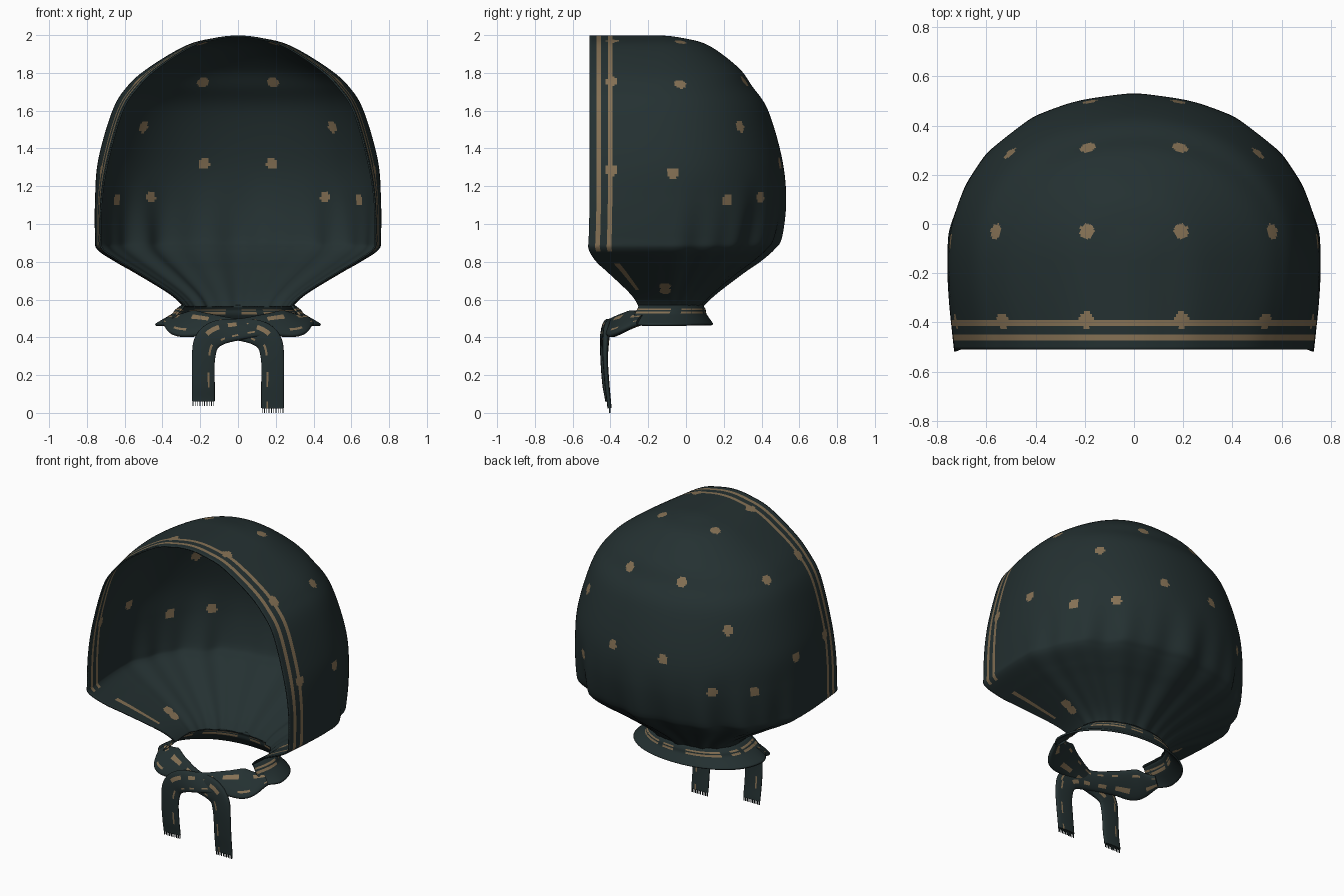
import bpy, bmesh, math
from mathutils import Vector

if "Cube" in bpy.data.objects:
    bpy.data.objects.remove(bpy.data.objects["Cube"])


def material(name, rgb):
    m = bpy.data.materials.new(name)
    m.diffuse_color = (*rgb, 1)
    m.use_nodes = True
    m.node_tree.nodes["Principled BSDF"].inputs["Base Color"].default_value = m.diffuse_color
    return m


CLOTH = material("dark teal cloth", (0.0175, 0.030, 0.031))
GOLD = material("dull gold print", (0.235, 0.165, 0.09))


def spline(keys, step):
    """Catmull-Rom through keys; the first and last are only handles."""
    out = []
    for a, b, c, d in zip(keys, keys[1:], keys[2:], keys[3:]):
        n = max(2, int(math.dist(b, c) / step))
        for i in range(n):
            t = i / n
            out.append([0.5 * (2 * q + (r - p) * t + (2 * p - 5 * q + 4 * r - s) * t * t
                               + (3 * q - p - 3 * r + s) * t ** 3)
                        for p, q, r, s in zip(a, b, c, d)])
    out.append(list(keys[-2]))
    return out


def loft(name, rows, rule, closed=False, thickness=0):
    """Skin a grid of points; rule(row, column, centre) is true on gold faces."""
    bm = bmesh.new()
    grid = [[bm.verts.new(p) for p in r] for r in rows]
    n = len(rows[0])
    for i in range(len(rows) - 1):
        for j in range(n if closed else n - 1):
            k = (j + 1) % n
            f = bm.faces.new((grid[i][j], grid[i + 1][j], grid[i + 1][k], grid[i][k]))
            f.material_index = int(rule(i, j, f.calc_center_median()))
    if closed:
        bm.faces.new(grid[0])
        bm.faces.new(grid[-1])
    bmesh.ops.remove_doubles(bm, verts=bm.verts, dist=1e-5)
    bmesh.ops.recalc_face_normals(bm, faces=bm.faces)
    me = bpy.data.meshes.new(name)
    bm.to_mesh(me)
    bm.free()
    me.materials.append(CLOTH)
    me.materials.append(GOLD)
    ob = bpy.data.objects.new(name, me)
    bpy.context.collection.objects.link(ob)
    if thickness:
        mod = ob.modifiers.new("cloth thickness", "SOLIDIFY")
        mod.thickness = thickness
    bpy.ops.object.select_all(action="DESELECT")
    ob.select_set(True)
    bpy.context.view_layer.objects.active = ob
    bpy.ops.object.shade_smooth_by_angle(angle=math.radians(50))
    return ob


SIDE, BACK = 30, 190


def u_section(w, wf, back, front, yc, z, fold=0.0):
    """Horizontal U: straight sides from the front edge, rounded half behind."""
    side = []
    for j in range(SIDE):
        t = j / SIDE
        side.append((wf + (w - wf) * math.sin(t * math.pi / 2), front + (yc - front) * t, z))
    pts = list(side)
    for j in range(BACK + 1):
        a = math.pi * j / BACK
        s, c = max(0, math.sin(a)), math.cos(a)
        wave = 0.6 * math.cos(13 * (a - math.pi / 2)) + 0.4 * math.cos(22 * (a - math.pi / 2))
        k = 1 + fold * (wave - 0.3) * min(1, 2 * s)
        pts.append((w * math.copysign(abs(c) ** .95, c) * k, yc + (back - yc) * s ** .95 * k, z))
    return pts + [(-x, y, h) for x, y, h in reversed(side)]


# Hood: half width, front half width, back y, front y, centre y, height
hood_keys = [
    (-.122, -.11, -.28, -.51, -.15, 1.985),
    (0, 0, -.15, -.51, -.15, 1.998),
    (.125, .11, -.02, -.51, -.15, 1.985),
    (.275, .245, .12, -.51, -.15, 1.945),
    (.47, .425, .275, -.51, -.15, 1.83),
    (.585, .53, .35, -.51, -.15, 1.73),
    (.665, .615, .435, -.51, -.15, 1.60),
    (.74, .69, .51, -.51, -.15, 1.34),
    (.757, .725, .527, -.51, -.15, 1.13),
    (.757, .73, .497, -.515, -.15, .93),
    (.745, .72, .455, -.515, -.15, .865),
    (.65, .63, .38, -.475, -.15, .80),
    (.545, .53, .295, -.41, -.14, .74),
    (.365, .355, .155, -.295, -.13, .63),
    (.29, .28, .085, -.25, -.12, .56),
    (.27, .26, .05, -.24, -.12, .50)]
hood_rows = []
for key in spline(hood_keys, 0.0135):
    f = min(1, max(0, (1.3 - key[5]) / 0.6))
    hood_rows.append(u_section(*key, fold=0.038 * f * f * (3 - 2 * f)))

# Printed dots, mirrored left and right, matched by direction from the middle
MIDDLE = Vector((0, -.1, 1.2))
dots = [Vector(p) - MIDDLE for p in (
    (.19, -.03, 1.96), (.56, -.03, 1.74), (.19, .315, 1.76), (.51, .29, 1.52),
    (.18, .49, 1.32), (.46, .39, 1.14), (.63, .21, 1.13), (.74, -.07, 1.27),
    (.19, -.385, 1.955), (.52, -.385, 1.74), (.70, -.385, 1.28),
    (.43, -.11, .67), (.39, -.11, .645))]


def hood_print(i, j, c):
    edge = min(j, 2 * SIDE + BACK - 1 - j)
    if edge in (3, 4, 8, 9) and c.z > .855:  # trim stripes
        return True
    if edge in (8, 9, 10) and .65 < c.z < .79:  # trim going on below the cheek
        return True
    p = Vector((abs(c.x), c.y, c.z)) - MIDDLE
    return any((p * (d.length / p.length) - d).length < 0.031 for d in dots)


loft("hood", hood_rows, hood_print, thickness=0.008)

# Collar: flared wrap behind the neck
collar_keys = [
    (.29, .28, .07, -.25, -.12, .60),
    (.30, .29, .09, -.25, -.12, .572),
    (.335, .31, .105, -.26, -.13, .545),
    (.35, .33, .108, -.27, -.14, .525),
    (.44, .37, .145, -.28, -.17, .470),
    (.48, .40, .165, -.28, -.17, .43)]
collar_rows = [u_section(*k) for k in spline(collar_keys, 0.014)]


def collar_print(i, j, c):
    broken = math.sin(j * 0.23) + math.sin(j * 0.09) > -0.6
    return broken and (.523 < c.z < .535 or .545 < c.z < .553)


loft("collar", collar_rows, collar_print, thickness=0.012)


# Scarf ends: crossed in front, then hanging down as tails
def scarf_end(name, sx, dy, end):
    keys = [  # x, y, z, width, thickness, backward tilt
        (.43, -.12, .50, .06, .03, .8),
        (.37, -.23, .49, .08, .035, .8),
        (.29, -.315, .475, .19, .04, .9),
        (.17, -.365, .465, .15, .045, .8),
        (.03, -.405, .445, .12, .045, .5),
        (-.10, -.42, .425, .135, .04, .15),
        (-.165, -.425, .375, .135, .035, 0),
        (-.183, -.427, .28, .122, .028, 0),
        (-.183, -.418, .15, .12, .026, 0),
        (-.183, -.405, end, .12, .022, 0),
        (-.183, -.40, end - .1, .12, .022, 0)]
    path = spline(keys, 0.012)
    rows, n = [], 32
    for i, (x, y, z, w, t, tilt) in enumerate(path):
        a, b = path[max(i - 1, 0)], path[min(i + 1, len(path) - 1)]
        tangent = (Vector(b[:3]) - Vector(a[:3])).normalized()
        across = tangent.cross(Vector((0, -1, tilt))).normalized()
        normal = across.cross(tangent)
        ring = []
        for j in range(n):
            c, s = math.cos(math.tau * j / n), math.sin(math.tau * j / n)
            s = math.copysign(abs(s) ** 0.6, s)
            p = Vector((x, y + dy, z)) + across * (c * w / 2) + normal * (s * t / 2)
            ring.append((p.x * sx, p.y, p.z))
        rows.append(ring)

    def scarf_print(i, j, c):
        col = j % 16
        if c.z < .37:
            return col == 10 and math.sin(i * 0.5) > 0
        return (col in (5, 6) and math.sin(i * 0.29 + .6) > 0.1) or \
               (col == 11 and math.sin(i * 0.37 + 2) > 0.2)

    loft(name, rows, scarf_print, closed=True)

    # Fringe threads under the tail
    bm = bmesh.new()
    for k in range(10):
        geo = bmesh.ops.create_cube(bm, size=1)["verts"]
        bmesh.ops.scale(bm, vec=(.004, .006, .03), verts=geo)
        x = sx * (-.183 + (k - 4.5) * .0122)
        bmesh.ops.translate(bm, vec=(x, -.404 + dy, end - .01), verts=geo)
    me = bpy.data.meshes.new(name + "_fringe")
    bm.to_mesh(me)
    bm.free()
    me.materials.append(CLOTH)
    bpy.context.collection.objects.link(bpy.data.objects.new(name + "_fringe", me))


scarf_end("scarf_end_over", 1, -.012, .062)
scarf_end("scarf_end_under", -1, 0, .025)
